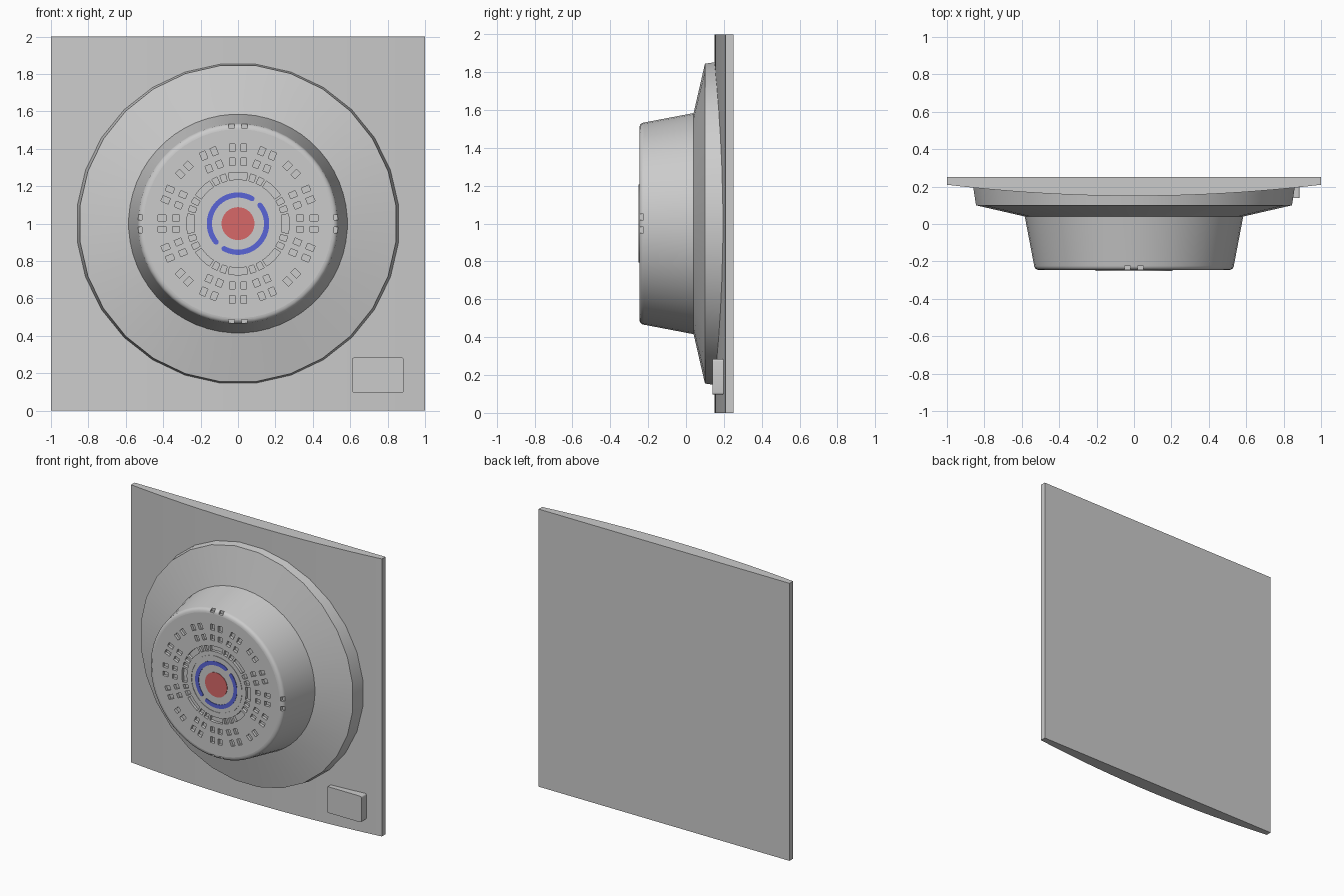
import bpy, bmesh, math
from math import sin, cos, pi, radians

if "Cube" in bpy.data.objects:
    bpy.data.objects.remove(bpy.data.objects["Cube"])

CZ = 1.0          # height of the detector axis
FACE_Y = -0.247   # front face of the drum


def material(name, rgb):
    m = bpy.data.materials.new(name)
    m.diffuse_color = (*rgb, 1)
    m.use_nodes = True
    m.node_tree.nodes["Principled BSDF"].inputs["Base Color"].default_value = m.diffuse_color
    return m


GREY = material("light grey", (0.60, 0.60, 0.60))
RED = material("soft red", (0.68, 0.14, 0.14))
BLUE = material("soft blue", (0.10, 0.13, 0.68))


def prism(bm, pts, y0, y1):
    """Extrude a closed x/z outline between two y positions."""
    a = [bm.verts.new((x, y0, z)) for x, z in pts]
    b = [bm.verts.new((x, y1, z)) for x, z in pts]
    bm.faces.new(a)
    bm.faces.new(b)
    for i in range(len(pts)):
        j = (i + 1) % len(pts)
        bm.faces.new((a[i], a[j], b[j], b[i]))


def revolve(bm, profile, sides):
    """Closed solid of revolution about the y axis, flat edge at the top."""
    rings = []
    for r, y in profile:
        rings.append([bm.verts.new((r * sin(2 * pi * (i + .5) / sides), y,
                                    CZ + r * cos(2 * pi * (i + .5) / sides)))
                      for i in range(sides)])
    for p, q in zip(rings, rings[1:]):
        for i in range(sides):
            j = (i + 1) % sides
            bm.faces.new((p[i], p[j], q[j], q[i]))
    bm.faces.new(rings[0])
    bm.faces.new(rings[-1])


def arc(r, a0, a1, n):
    return [(r * cos(a0 + (a1 - a0) * i / n), CZ + r * sin(a0 + (a1 - a0) * i / n))
            for i in range(n + 1)]


def sector(r0, r1, a0, a1, n):
    """Outline of a piece of a ring, angles in degrees."""
    a0, a1 = radians(a0), radians(a1)
    return arc(r0, a0, a1, n) + arc(r1, a1, a0, n)


def radial_box(r0, r1, t0, t1, deg):
    """Rectangle outline placed along a radius."""
    c, s = cos(radians(deg)), sin(radians(deg))
    return [(r * c - t * s, CZ + r * s + t * c)
            for r, t in ((r0, t0), (r1, t0), (r1, t1), (r0, t1))]


def smooth(me):
    me.shade_smooth()
    me.set_sharp_from_angle(angle=radians(30))
    for p in me.polygons:          # keep big flat faces flat
        if abs(p.normal.y) > 0.999:
            p.use_smooth = False


def finish(bm, name, mat):
    bmesh.ops.recalc_face_normals(bm, faces=bm.faces)
    me = bpy.data.meshes.new(name)
    bm.to_mesh(me)
    bm.free()
    me.materials.append(mat)
    smooth(me)
    ob = bpy.data.objects.new(name, me)
    bpy.context.collection.objects.link(ob)
    return ob


# Wall plate: flat back, gently bowed front
bm = bmesh.new()
N = 24
R = (1 + 0.06 ** 2) / (2 * 0.06)
front = [(x, 0.15 + R - math.sqrt(R * R - x * x))
         for x in (-1 + 2 * i / N for i in range(N + 1))]
outline = front + [(1, 0.25), (-1, 0.25)]
low = [bm.verts.new((x, y, 0)) for x, y in outline]
high = [bm.verts.new((x, y, 2)) for x, y in outline]
bm.faces.new(low)
bm.faces.new(high)
for i in range(len(low)):
    j = (i + 1) % len(low)
    bm.faces.new((low[i], low[j], high[j], high[i]))
finish(bm, "wall_plate", GREY)

# Wide conical mounting flange
bm = bmesh.new()
revolve(bm, [(0.867, 0.21), (0.85, 0.10), (0.587, 0.04)], 28)
finish(bm, "mounting_flange", GREY)

# Drum with a rounded front edge
bm = bmesh.new()
fillet = [(0.505 + 0.03 * cos(a), -0.222 - 0.025 * sin(a))
          for a in (pi / 2 * i / 5 for i in range(6))]
revolve(bm, [(0.589, 0.06), (0.585, 0.04)] + fillet, 56)
drum = finish(bm, "sensor_drum", GREY)

# Cutter holding every vent, notch and groove
bm = bmesh.new()
Y0, Y1 = -0.30, FACE_Y + 0.02
for k in range(16):                               # paired vents
    deg = k * 22.5
    for side in (-1, 1):
        t = sorted((side * 0.015, side * 0.046))
        prism(bm, radial_box(0.385, 0.427, *t, deg), Y0, Y1)
        if k % 4 != 2:
            prism(bm, radial_box(0.312, 0.350, *t, deg), Y0, Y1)
        if k % 4 == 0:                            # notches in the rounded edge
            prism(bm, radial_box(0.512, 0.60, *sorted((side * 0.019, side * 0.05)), deg),
                  Y0, -0.225)
for k in range(8):                                # curved vents with end slots
    deg = k * 45
    prism(bm, sector(0.236, 0.274, deg - 11, deg + 11, 6), Y0, Y1)
    for side in (-1, 1):
        mid = deg + side * 17.5
        prism(bm, sector(0.236, 0.274, mid - 3.2, mid + 3.2, 1), Y0, Y1)
cutter = finish(bm, "vent_cutter", GREY)

mod = drum.modifiers.new("vents", 'BOOLEAN')
mod.operation = 'DIFFERENCE'
mod.solver = 'EXACT'
mod.object = cutter
deps = bpy.context.evaluated_depsgraph_get()
cut = bpy.data.meshes.new_from_object(drum.evaluated_get(deps))
drum.modifiers.clear()
drum.data = cut
bpy.data.objects.remove(cutter)
smooth(cut)

# Thin raised line around the indicator
bm = bmesh.new()
for a in (0, 180):
    prism(bm, sector(0.196, 0.206, a, a + 180, 32), FACE_Y + 0.003, FACE_Y - 0.003)
finish(bm, "indicator_border", GREY)

# Two blue indicator arcs, with rounded ends
bm = bmesh.new()
for a0, a1 in ((61, 220), (241, 400)):
    pts = arc(0.139, radians(a0), radians(a1), 32)
    rm, w = 0.153, 0.014
    for end, d in ((a1, 1), (a0, -1)):
        e = radians(end)
        for i in range(1, 6):
            u = pi * i / 6
            rr, tt = rm - d * w * cos(u), d * w * sin(u)
            if d < 0:
                rr = rm + w * cos(u)
            pts.append((rr * cos(e) - tt * sin(e), CZ + rr * sin(e) + tt * cos(e)))
        if d > 0:
            pts += arc(0.167, radians(a1), radians(a0), 32)
    prism(bm, pts, FACE_Y + 0.003, FACE_Y - 0.003)
finish(bm, "indicator_arcs", BLUE)

# Red centre button
bm = bmesh.new()
prism(bm, arc(0.088, 0, 2 * pi, 40)[:-1], FACE_Y + 0.003, FACE_Y - 0.003)
finish(bm, "centre_button", RED)

# Small tag with rounded corners on the plate
bm = bmesh.new()
cr, pts = 0.012, []
for q, (cx, cz) in enumerate(((0.886, 0.284), (0.61, 0.284), (0.61, 0.096), (0.886, 0.096))):
    sx, sz = (-1 if cx > 0.7 else 1), (-1 if cz > 0.2 else 1)
    for i in range(5):
        a = pi / 2 * (q + i / 4)
        pts.append((cx + sx * cr + cr * cos(a), cz + sz * cr + cr * sin(a)))
prism(bm, pts, 0.14, 0.20)
finish(bm, "corner_tag", GREY)
